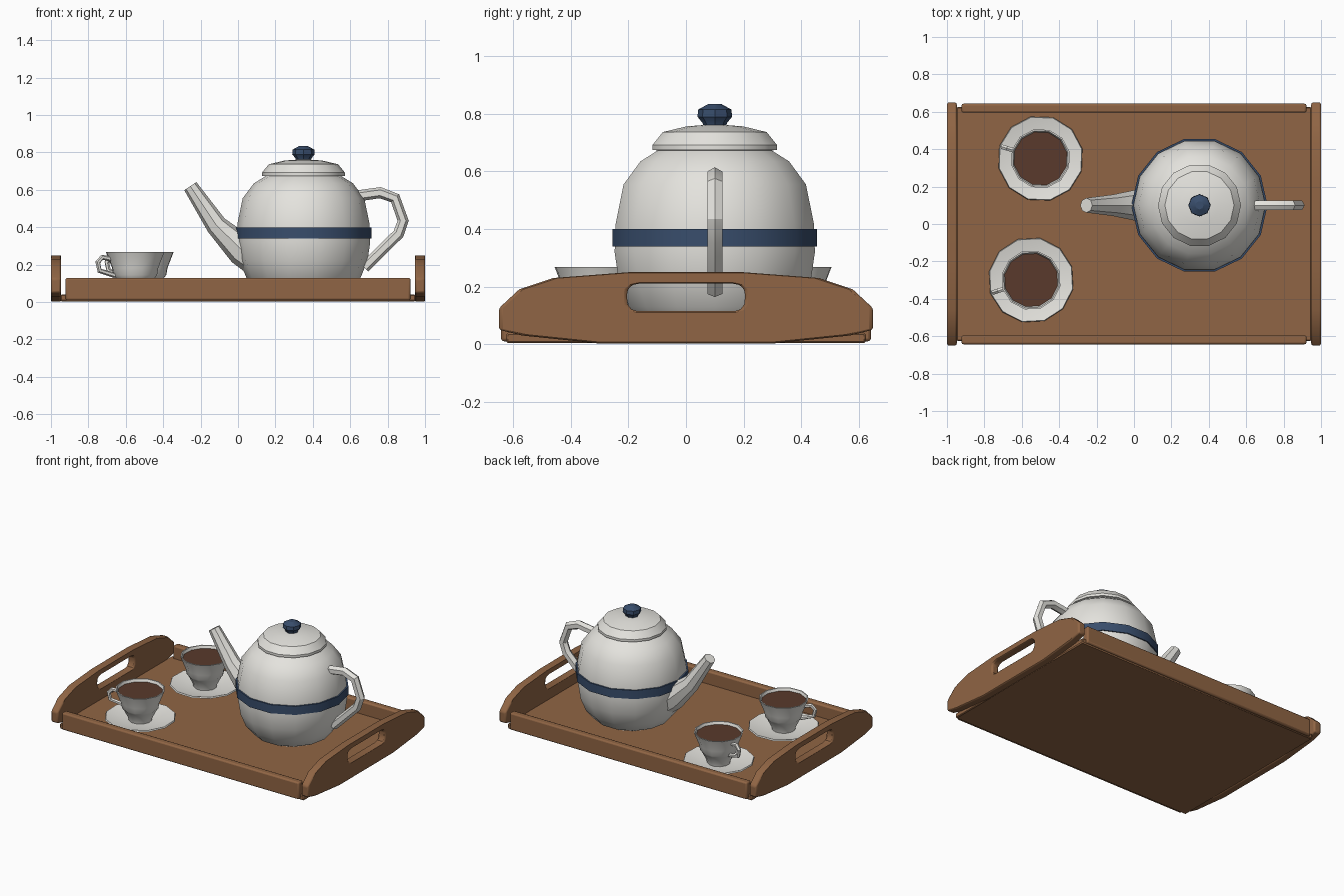
import bpy, bmesh
from math import sin, cos, pi, radians
from mathutils import Vector

if "Cube" in bpy.data.objects:
    bpy.data.objects.remove(bpy.data.objects["Cube"])


def material(name, r, g, b):
    m = bpy.data.materials.new(name)
    m.diffuse_color = (r, g, b, 1)
    m.use_nodes = True
    m.node_tree.nodes["Principled BSDF"].inputs["Base Color"].default_value = m.diffuse_color
    return m


WOOD = material("wood", .28, .13, .058)
CERAMIC = material("ceramic", .78, .77, .73)
BLUE = material("blue_glaze", .04, .075, .15)
TEA = material("tea", .1, .042, .025)


def skin(name, rings, mat, wrap=False):
    """Join equal-sized closed rings of points; cap the ends unless wrapped."""
    bm = bmesh.new()
    vs = [[bm.verts.new(p) for p in ring] for ring in rings]
    n, k = len(rings[0]), len(rings)
    for i in range(k if wrap else k - 1):
        a, b = vs[i], vs[(i + 1) % k]
        for j in range(n):
            bm.faces.new((a[j], a[(j + 1) % n], b[(j + 1) % n], b[j]))
    if not wrap:
        bm.faces.new(vs[0])
        bm.faces.new(vs[-1])
    bmesh.ops.recalc_face_normals(bm, faces=bm.faces)
    me = bpy.data.meshes.new(name)
    bm.to_mesh(me)
    bm.free()
    me.materials.append(mat)
    ob = bpy.data.objects.new(name, me)
    bpy.context.collection.objects.link(ob)
    return ob


def place(ob, x, y, turn=0):
    ob.location = (x, y, 0)
    ob.rotation_euler.z = radians(turn)


def lathe(name, profile, mat, sides, wrap=False):
    rings = [[(r * cos(2 * pi * j / sides), r * sin(2 * pi * j / sides), z)
              for j in range(sides)] for r, z in profile]
    return skin(name, rings, mat, wrap)


def tube(name, path, mat, sides, phase=0):
    """Tube along (x, z, radius) points in the XZ plane."""
    pts = [Vector((x, 0, z)) for x, z, r in path]
    rings = []
    for i, p in enumerate(pts):
        d1 = (p - pts[max(i - 1, 0)]).normalized()
        d2 = (pts[min(i + 1, len(pts) - 1)] - p).normalized()
        t = (d1 + d2).normalized()
        side = Vector((0, 1, 0))
        up = t.cross(side)
        r = path[i][2]
        angles = [2 * pi * j / sides + phase for j in range(sides)]
        rings.append([p + r * (cos(a) * up + sin(a) * side) for a in angles])
    return skin(name, rings, mat)


def bevel(ob, width, segments=2):
    m = ob.modifiers.new("bevel", 'BEVEL')
    m.width, m.segments = width, segments
    m.limit_method, m.angle_limit = 'ANGLE', radians(40)


def box(name, x0, x1, y0, y1, z0, z1, mat):
    rings = [[(x0, y0, z), (x1, y0, z), (x1, y1, z), (x0, y1, z)] for z in (z0, z1)]
    return skin(name, rings, mat)


# Tray floor and long rails
bevel(box("tray_floor", -.95, .95, -.625, .625, .004, .04, WOOD), .006, 1)
for name, s in (("front_rail", -1), ("back_rail", 1)):
    y0, y1 = sorted((s * .595, s * .643))
    bevel(box(name, -.922, .922, y0, y1, .01, .13, WOOD), .01)

# Tray ends with hand slots
outer = [(.3, .002), (.57, .03), (.65, .05), (.65, .125), (.58, .19), (.46, .23), (.2, .25)]
slot = [(.17, .115), (.19, .121), (.203, .14), (.205, .165), (.203, .19), (.185, .206), (.16, .211)]


def mirrored(half):
    return half + [(-y, z) for y, z in reversed(half)]


for name, xa, xb in (("left_end", -1, -.947), ("right_end", .947, 1)):
    rings = [[(x, y, z) for y, z in mirrored(shape)]
             for shape, x in ((outer, xa), (outer, xb), (slot, xb), (slot, xa))]
    bevel(skin(name, rings, WOOD, wrap=True), .009)

# Teapot
pot = [
    lathe("teapot_body", [(.2, .04), (.25, .065), (.305, .13), (.342, .22), (.357, .32),
                          (.353, .42), (.325, .555), (.265, .635), (.2, .675)], CERAMIC, 14),
    lathe("teapot_band", [(.34, .34), (.364, .34), (.364, .4), (.34, .4)], BLUE, 14, True),
    lathe("teapot_lid", [(.19, .672), (.222, .675), (.222, .692), (.185, .737),
                         (.1, .757), (.03, .762)], CERAMIC, 14),
    lathe("lid_knob", [(.04, .755), (.042, .768), (.06, .79), (.058, .815), (.022, .835)], BLUE, 8),
    tube("teapot_spout", [(-.605, .62, .039), (-.465, .41, .057), (-.33, .28, .085),
                          (-.22, .21, .095)], CERAMIC, 8),
    tube("teapot_handle", [(.27, .565, .03), (.41, .585, .03), (.49, .555, .03), (.533, .435, .03),
                           (.508, .365, .03), (.325, .185, .03)], CERAMIC, 6),
]
for ob in pot:
    place(ob, .35, .1)

# Two cups on saucers
for tag, x, y, turn in (("back", -.5, .35, 163), ("front", -.55, -.3, 198)):
    cup = [
        lathe(tag + "_saucer", [(.12, .04), (.23, .068), (.226, .077), (.12, .053)], CERAMIC, 12),
        lathe(tag + "_cup", [(.075, .052), (.08, .075), (.108, .13), (.12, .145), (.126, .182),
                             (.16, .268), (.152, .268), (.118, .182), (.07, .085)], CERAMIC, 12),
        lathe(tag + "_tea", [(.138, .235), (.146, .25)], TEA, 12),
        tube(tag + "_cup_handle", [(.135, .23, .014), (.185, .24, .014), (.21, .213, .014),
                                   (.2, .168, .014), (.112, .142, .014)], CERAMIC, 6),
    ]
    for ob in cup:
        place(ob, x, y, turn)

# Smooth shading with crisp edges
bpy.ops.object.select_all(action='SELECT')
bpy.context.view_layer.objects.active = pot[0]
bpy.ops.object.shade_smooth_by_angle(angle=radians(31))
